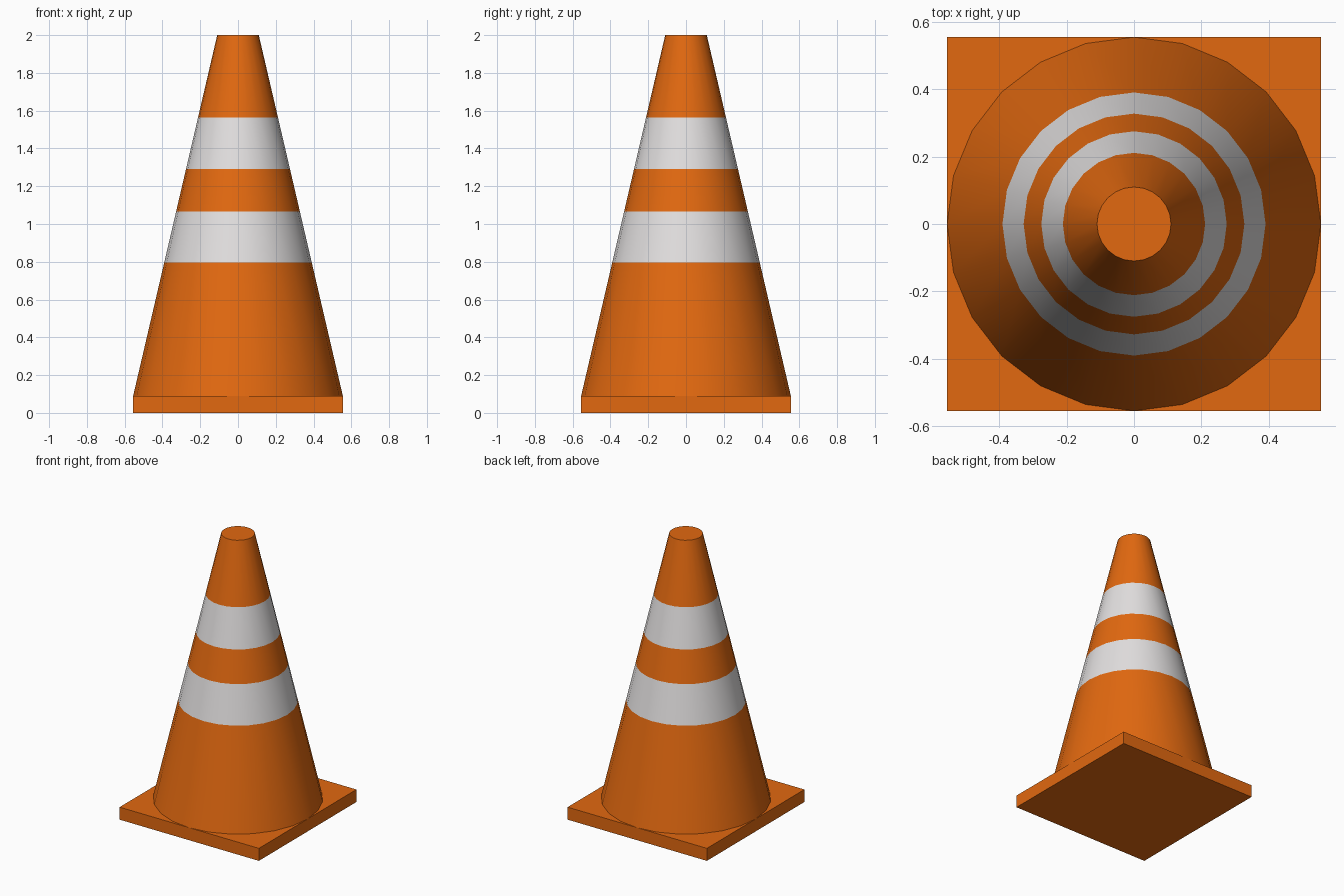
import bpy, bmesh, math

if "Cube" in bpy.data.objects:
    bpy.data.objects.remove(bpy.data.objects["Cube"])

def material(name, rgb):
    m = bpy.data.materials.new(name)
    m.diffuse_color = (*rgb, 1)
    m.use_nodes = True
    m.node_tree.nodes["Principled BSDF"].inputs["Base Color"].default_value = m.diffuse_color
    return m

orange = material("orange", (0.76, 0.14, 0.005))
white = material("reflective white", (0.76, 0.74, 0.74))

BASE_H, R0, R1, TOP, SIDES = 0.09, 0.555, 0.11, 2.0, 24
STRIPES = [(0.795, 1.065), (1.29, 1.565)]

# Square base plate
bpy.ops.mesh.primitive_cube_add(size=1, location=(0, 0, BASE_H / 2))
base = bpy.context.object
base.name = "base_plate"
base.dimensions = (2 * R0, 2 * R0, BASE_H)
bpy.ops.object.transform_apply(location=True, scale=True)
base.data.materials.append(orange)

# Tapered body, cut at the stripe edges
bpy.ops.mesh.primitive_cone_add(vertices=SIDES, radius1=R0, radius2=R1,
                                depth=TOP - BASE_H, location=(0, 0, (TOP + BASE_H) / 2))
cone = bpy.context.object
cone.name = "cone_body"
bpy.ops.object.transform_apply(location=True)
cone.data.materials.append(orange)
cone.data.materials.append(white)
bm = bmesh.new()
bm.from_mesh(cone.data)
for z in (z for pair in STRIPES for z in pair):
    bmesh.ops.bisect_plane(bm, geom=bm.verts[:] + bm.edges[:] + bm.faces[:],
                           plane_co=(0, 0, z), plane_no=(0, 0, 1))
# White stripes by height
for f in bm.faces:
    z = f.calc_center_median().z
    f.material_index = int(any(a < z < b for a, b in STRIPES))
bm.to_mesh(cone.data)
bm.free()
bpy.ops.object.shade_smooth_by_angle(angle=math.radians(30))
